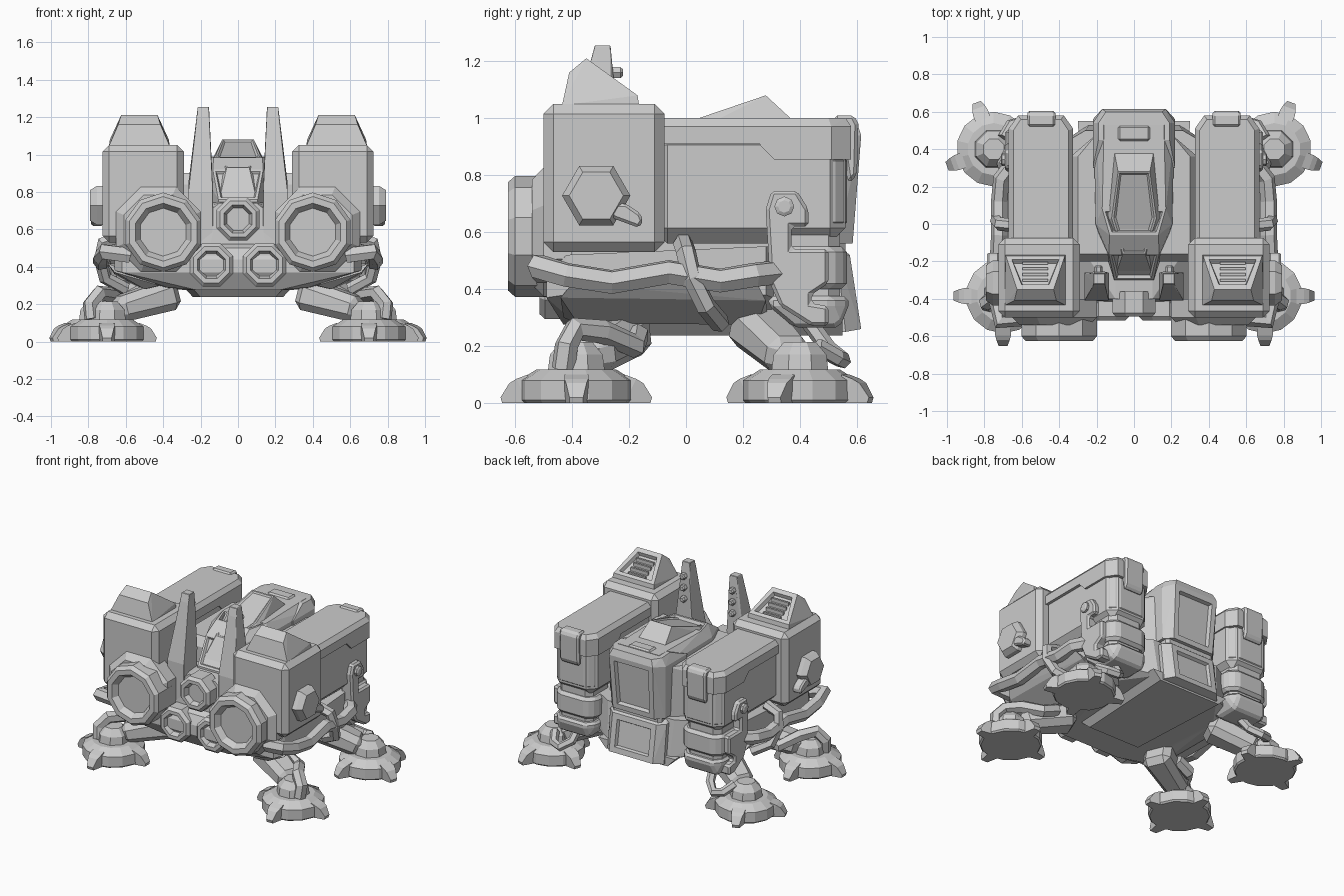
import bpy, bmesh, math
from mathutils import Vector

if "Cube" in bpy.data.objects:
    bpy.data.objects.remove(bpy.data.objects["Cube"])


def finish(name, bm, bevel=0.0, mirror=True):
    bmesh.ops.recalc_face_normals(bm, faces=bm.faces)
    me = bpy.data.meshes.new(name)
    bm.to_mesh(me)
    bm.free()
    ob = bpy.data.objects.new(name, me)
    bpy.context.collection.objects.link(ob)
    if bevel:
        b = ob.modifiers.new("Bevel", 'BEVEL')
        b.width, b.segments, b.limit_method = bevel, 1, 'ANGLE'
    if mirror:
        m = ob.modifiers.new("Mirror", 'MIRROR')
        m.use_mirror_merge = False
    return ob


def hull(name, pts, bevel=0.0, mirror=True, recess=()):
    """Convex block; recess = (direction, inset, depth) sinks a panel into a face."""
    bm = bmesh.new()
    for p in pts:
        bm.verts.new(p)
    r = bmesh.ops.convex_hull(bm, input=bm.verts)
    junk = {g for g in r["geom_interior"] + r["geom_unused"] if isinstance(g, bmesh.types.BMVert)}
    bmesh.ops.delete(bm, geom=list(junk), context='VERTS')
    bmesh.ops.dissolve_limit(bm, angle_limit=0.03, verts=bm.verts, edges=bm.edges)
    bmesh.ops.recalc_face_normals(bm, faces=bm.faces)
    for d, inset, depth in recess:
        d = Vector(d).normalized()
        f = max(bm.faces, key=lambda f: f.normal.dot(d))
        bmesh.ops.inset_individual(bm, faces=[f], thickness=inset)
        bmesh.ops.inset_individual(bm, faces=[f], thickness=0.012, depth=-depth)
    return finish(name, bm, bevel, mirror)


def box(name, x, y, z, bevel=0.0, mirror=True, recess=()):
    return hull(name, [(a, b, c) for a in x for b in y for c in z], bevel, mirror, recess)


def sym(pts):
    return [(s * x, y, z) for x, y, z in pts for s in (1, -1)]


def prism(name, prof, x0, x1, bevel=0.0, mirror=True):
    bm = bmesh.new()
    a, b = [[bm.verts.new((x, y, z)) for y, z in prof] for x in (x0, x1)]
    bm.faces.new(a)
    bm.faces.new(b[::-1])
    for i in range(len(prof)):
        j = (i + 1) % len(prof)
        bm.faces.new((a[i], a[j], b[j], b[i]))
    return finish(name, bm, bevel, mirror)


def lathe(name, prof, n, c, axis='z', phase=0.0, mirror=True):
    bm = bmesh.new()
    rings = []
    for r, h in prof:
        ring = []
        for i in range(n):
            t = (i + phase) * math.tau / n
            u, v = r * math.cos(t), r * math.sin(t)
            p = {'x': (h, u, v), 'y': (u, h, v), 'z': (u, v, h)}[axis]
            ring.append(bm.verts.new(Vector(c) + Vector(p)))
        rings.append(ring)
    for a, b in zip(rings, rings[1:]):
        for i in range(n):
            j = (i + 1) % n
            bm.faces.new((a[i], a[j], b[j], b[i]))
    bm.faces.new(rings[0])
    bm.faces.new(rings[-1])
    return finish(name, bm, 0, mirror)


def hose(name, pts, r):
    for s, side in ((1, "right"), (-1, "left")):
        cu = bpy.data.curves.new(name, 'CURVE')
        cu.dimensions, cu.bevel_depth, cu.bevel_resolution = '3D', r, 1
        cu.use_fill_caps = True
        sp = cu.splines.new('POLY')
        sp.points.add(len(pts) - 1)
        sp.use_smooth = False
        for p, (x, y, z) in zip(sp.points, pts):
            p.co = (s * x, y, z, 1)
        bpy.context.collection.objects.link(bpy.data.objects.new(f"{name}_{side}", cu))


def beam(name, p, q, w, h, bevel=0.03, taper=1.0):
    p, q = Vector(p), Vector(q)
    d = (q - p).normalized()
    side = d.cross(Vector((0, 0, 1))).normalized()
    up = side.cross(d)
    pts = [e + side * (a * w * k / 2) + up * (b * h * k / 2)
           for e, k in ((p, 1.0), (q, taper)) for a in (1, -1) for b in (1, -1)]
    return hull(name, pts, bevel)


# Lower hull and central body
hull("belly_plate", sym([(.2, -.2, .237), (.24, .55, .237), (.26, -.26, .3), (.3, .55, .3)]), mirror=False)
hull("lower_hull", sym([(.22, -.43, .275), (.38, -.4, .29), (.42, .28, .28), (.62, -.49, .37), (.66, -.42, .38),
                        (.64, .28, .38), (.62, -.49, .44), (.66, -.42, .52), (.64, .28, .55), (.25, -.46, .5),
                        (.24, .53, .28), (.26, .5, .55)]), mirror=False)
hull("central_body", sym([(.34, y, z) for y in (-.2, .36) for z in (.4, .84)] + [(.3, -.16, .9), (.3, .36, .9)] +
                         [(.2, .48, z) for z in (.4, .9)]), mirror=False)
hull("front_face", sym([(.3, -.4, .4), (.3, -.4, .58), (.1, -.4, .74), (.2, -.43, .28), (.3, -.1, .3),
                        (.3, -.1, .7), (.1, -.1, .76)]), mirror=False)
hull("hull_side_rail", [(.42, -.43, .3), (.42, .29, .285), (.66, -.44, .37), (.66, .28, .36),
                        (.7, -.4, .42), (.7, .25, .42), (.5, -.38, .28), (.5, .25, .275)])

# Canopy, raised ridge and rear pod
hull("canopy", sym([(.1, -.3, .5), (.105, -.3, .76), (.135, -.16, .92), (.205, 0, .93), (.215, .5, .93),
                    (.13, -.06, .985), (.17, .08, .99), (.16, .53, .99), (.2, 0, .6), (.21, .5, .6)]),
     mirror=False, recess=[((0, -.12, 1), .02, .02), ((0, -.8, .75), .02, .015)])
hull("canopy_ridge", sym([(.085, .28, 1.08), (.12, .03, .995), (.06, -.16, .93), (.11, .41, .96), (.15, .02, .95),
                          (.09, -.25, .8)]), mirror=False, recess=[((0, -.36, 1), .012, .008)])
hull("rear_pod", sym([(.21, .3, .56), (.21, .53, .56), (.16, .585, .56), (.22, .3, .93), (.22, .54, .93),
                      (.17, .615, .94), (.15, .6, .985), (.19, .54, .985), (.19, .45, .99)]),
     mirror=False, recess=[((0, 1, -.05), .05, .025)])
box("rear_pod_waist", (-.19, .19), (.3, .56), (.5, .6), .02, False)
hull("rear_lower_pod", sym([(.22, .3, .25), (.22, .53, .52), (.22, .56, .25), (.17, .615, .26), (.17, .575, .52),
                            (.22, .3, .54), (.16, .55, .54), (.2, .5, .54)]),
     mirror=False, recess=[((0, 1, .15), .055, .02)])
box("canopy_rear_hatch", (-.09, .09), (.44, .53), (.95, 1.0), .015, False)

# Antenna fins with bolts
hull("antenna_fin", [(x, y, z) for x in (.135, .265) for y, z in ((-.41, .5), (-.41, .8), (-.26, .5), (-.26, .85))] +
     [(x, y, z) for x in (.155, .215) for y, z in ((-.335, 1.2), (-.32, 1.255), (-.265, 1.255), (-.255, 1.15))], .015)
for z in (1.16, 1.08, 1.0):
    lathe("fin_bolt", [(.022, -.27), (.022, -.23), (.014, -.222)], 6, (.19, 0, z), 'y')

# Front side boxes with vents and knobs
box("front_box", (.29, .725), (-.5, -.075), (.53, 1.05), .035)
hull("vent_hood", [(x, y, 1.045) for x in (.365, .69) for y in (-.435, -.165)] +
     [(x, -.17, 1.08) for x in (.37, .685)] + [(x, -.41, 1.16) for x in (.415, .64)] +
     [(x, -.35, 1.21) for x in (.43, .625)], recess=[((0, .13, .18), .04, .025)])
for i in range(4):
    y, z = -.3 + .03 * i, 1.149 - .0217 * i
    beam("vent_slat", (.46, y, z), (.595, y, z), .014, .026, 0)
lathe("hex_knob", [(.12, .7), (.12, .755), (.095, .79)], 6, (0, -.315, .728), 'x')
hull("knob_handle", [(x, y, z) for x in (.72, .785) for y, z in
     ((-.27, .7), (-.21, .7), (-.16, .665), (-.15, .64), (-.165, .615), (-.26, .65))], .01)

# Headlights
lathe("headlight_housing", [(.245, -.4), (.245, -.5), (.2, -.54)], 8, (.425, 0, .6), 'y', .5)
lathe("headlight", [(.212, -.45), (.212, -.6), (.19, -.625), (.155, -.625), (.128, -.585)], 10, (.4, 0, .585), 'y', .5)
small = [(.125, -.36), (.125, -.475), (.105, -.495), (.08, -.495), (.065, -.46)]
lathe("upper_small_lamp", small, 8, (0, 0, .655), 'y', .5, False)
lathe("lower_small_lamp", small, 8, (.142, -.02, .41), 'y', .5)

# Rear side tanks with chamfered lid, latch and stacked column
box("tank_body", (.335, .655), (-.12, .56), (.56, .96), .055)
hull("tank_lid", [(x, -.085, z) for x in (.325, .67) for z in (.91, .97)] + [(.35, -.085, 1.0), (.645, -.085, 1.0)] +
     [(x, y, z) for x, y in ((.325, .51), (.67, .51), (.375, .58), (.62, .58)) for z in (.91, .97)] +
     [(x, y, 1.0) for x, y in ((.35, .5), (.645, .5), (.39, .56), (.605, .56))])
hull("tank_lid_skirt", [(x, y, z) for x, y in ((.325, .51), (.67, .51), (.375, .58), (.62, .58)) for z in (.855, .92)] +
     [(x, y, z) for x in (.325, .67) for y, z in ((.31, .855), (.26, .905), (.26, .92))])
prism("tank_latch", [(.52, .98), (.52, 1.01), (.59, 1.01), (.605, .98), (.6, .8), (.57, .77), (.55, .9)],
      .42, .57, .012)
box("column_core", (.37, .63), (.3, .54), (.3, .9), .04)
for z0, z1 in ((.615, .87), (.4, .55)):
    hull("column_segment", [(x, y, z) for x, y in ((.335, .29), (.655, .29), (.335, .51), (.655, .51), (.39, .565),
                                                   (.6, .565)) for z in (z0, z1)], .02)
hull("column_foot", [(x, y, z) for x, y in ((.34, .29), (.65, .29), (.34, .51), (.65, .51), (.39, .57), (.6, .57))
                     for z in (.34, .375)] +
     [(x, y, .265) for x in (.38, .62) for y in (.38, .54)], .015)
prism("side_plate", [(.28, .68), (.3, .745), (.39, .745), (.43, .68), (.43, .62), (.37, .62), (.37, .54), (.5, .54),
                     (.5, .42), (.44, .38), (.44, .35), (.5, .34), (.5, .27), (.44, .27), (.33, .34), (.295, .42)],
      .6, .69, .012)
lathe("plate_bolt", [(.035, .68), (.035, .705), (.022, .712)], 8, (0, .345, .69), 'x')

# Side hoses
hose("side_hose", [(.58, -.5, .46), (.715, -.52, .48), (.73, -.42, .45), (.73, -.26, .425), (.72, -.06, .46),
                   (.72, .12, .43), (.71, .24, .45), (.64, .33, .46)], .045)
hose("drop_hose", [(.62, -.01, .56), (.72, 0, .53), (.735, .02, .44), (.71, .07, .34), (.6, .12, .28)], .036)

# Legs and clawed feet: foot centre, hip, knee and claw direction
for tag, (fx, fy), hip, knee, turn in (("front", (.7, -.385), (.34, -.2, .26), (.66, -.34, .165), 0),
                                       ("rear", (.75, .4), (.42, .23, .29), (.71, .37, .155), -20)):
    beam(tag + "_leg", hip, knee, .2, .17, .04, .8)
    lathe(tag + "_ankle", [(.11, .1), (.1, .17), (.06, .215)], 8, (fx, fy, 0), 'z', .5)
    lathe(tag + "_foot", [(.19, .0), (.2, .01), (.2, .08), (.14, .118)], 14, (fx, fy, 0), 'z', .5)
    for i in range(4):
        a = math.radians(turn + 90 * i)
        d, n = Vector((math.cos(a), math.sin(a), 0)), Vector((-math.sin(a), math.cos(a), 0))
        hull(tag + "_claw", [Vector((fx, fy, z)) + d * r + n * (w * s) for s in (1, -1) for r, w, z in
             ((.17, .042, 0), (.17, .042, .1), (.21, .042, .085), (.235, .036, .07), (.266, .024, .02), (.26, .024, 0))])
hose("front_leg_hose", [(.78, -.43, .12), (.79, -.42, .2), (.74, -.39, .26), (.68, -.29, .25), (.6, -.18, .2),
                        (.5, -.17, .24)], .042)
hose("rear_foot_hose", [(.7, .46, .2), (.66, .53, .16), (.6, .55, .15), (.54, .5, .19), (.52, .42, .3)], .03)
